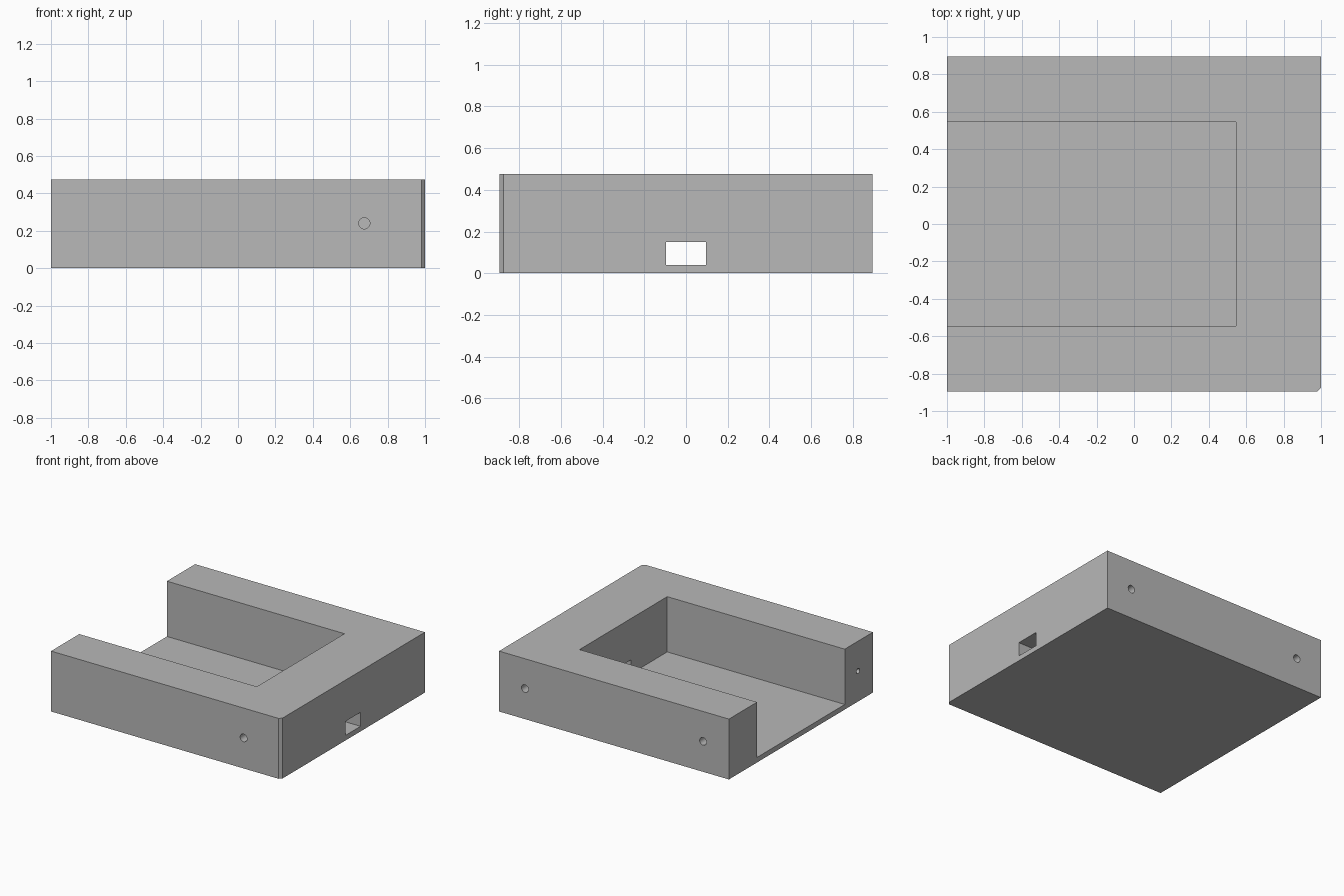
import bpy
import bmesh
from math import pi, radians
from mathutils import Matrix

old = bpy.data.objects.get("Cube")
if old:
    bpy.data.objects.remove(old, do_unlink=True)

HALF_X, HALF_Y, HEIGHT = 1.0, 0.895, 0.475
POCKET_X, POCKET_Y = 0.545, 0.545
FLOOR = 0.04
CHAMFER = 0.02
MID_Z = 0.24

grey = bpy.data.materials.new("plain grey")
grey.use_nodes = True
colour = (0.48, 0.48, 0.48, 1)
grey.diffuse_color = colour
grey.node_tree.nodes["Principled BSDF"].inputs["Base Color"].default_value = colour


def finish(name, bm):
    bmesh.ops.recalc_face_normals(bm, faces=bm.faces)
    mesh = bpy.data.meshes.new(name)
    bm.to_mesh(mesh)
    bm.free()
    mesh.materials.append(grey)
    obj = bpy.data.objects.new(name, mesh)
    bpy.context.collection.objects.link(obj)
    return obj


def prism(name, outline, z0, z1):
    """Extrude a plan outline from z0 up to z1."""
    bm = bmesh.new()
    face = bm.faces.new([bm.verts.new((x, y, z0)) for x, y in outline])
    made = bmesh.ops.extrude_face_region(bm, geom=[face])["geom"]
    top = [v for v in made if isinstance(v, bmesh.types.BMVert)]
    bmesh.ops.translate(bm, verts=top, vec=(0, 0, z1 - z0))
    return finish(name, bm)


def box(name, x0, x1, y0, y1, z0, z1):
    return prism(name, [(x0, y0), (x1, y0), (x1, y1), (x0, y1)], z0, z1)


def drill(name, centre, axis, radius, length):
    """Cylinder centred on a face, lying along the x or y axis."""
    bm = bmesh.new()
    turn = Matrix.Rotation(pi / 2, 4, "Y" if axis == "x" else "X")
    bmesh.ops.create_cone(bm, cap_ends=True, segments=32, radius1=radius,
                          radius2=radius, depth=length,
                          matrix=Matrix.Translation(centre) @ turn)
    return finish(name, bm)


# Block with one chamfered front corner
body = prism("housing", [
    (-HALF_X, -HALF_Y), (HALF_X - CHAMFER, -HALF_Y),
    (HALF_X, -HALF_Y + CHAMFER), (HALF_X, HALF_Y), (-HALF_X, HALF_Y)], 0, HEIGHT)

# Open-ended pocket, cable slot and blind holes
cutters = [
    box("pocket_cutter", -1.2, POCKET_X, -POCKET_Y, POCKET_Y, FLOOR, 0.6),
    box("slot_cutter", 0.4, 1.2, -0.095, 0.095, FLOOR, 0.15),
    drill("front_hole_cutter", (0.675, -HALF_Y, MID_Z), "y", 0.03, 0.4),
    drill("end_hole_cutter", (-HALF_X, -0.71, MID_Z), "x", 0.02, 0.4),
]
for side in (-1, 1):
    cutters.append(drill("back_hole_cutter", (side * 0.775, HALF_Y, MID_Z),
                         "y", 0.03, 0.4))

bpy.ops.object.select_all(action="DESELECT")
body.select_set(True)
bpy.context.view_layer.objects.active = body
for cutter in cutters:
    cutter.hide_render = True
    cut = body.modifiers.new(cutter.name, "BOOLEAN")
    cut.operation = "DIFFERENCE"
    cut.solver = "EXACT"
    cut.object = cutter
    bpy.ops.object.modifier_apply(modifier=cut.name)
    bpy.data.objects.remove(cutter, do_unlink=True)

bpy.ops.object.shade_smooth_by_angle(angle=radians(30))
